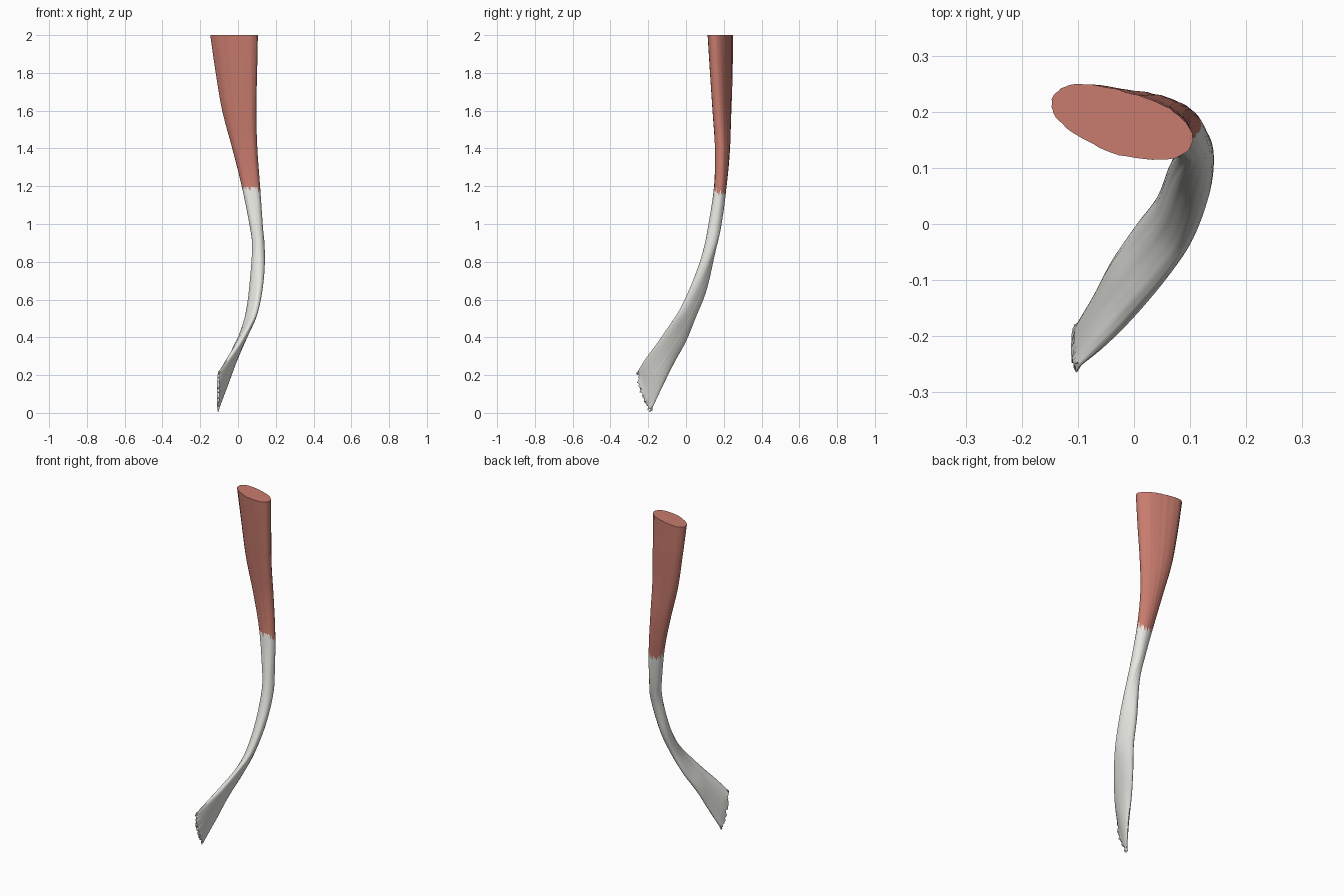
import bpy, bmesh, math, random
from mathutils import Vector

if "Cube" in bpy.data.objects:
    bpy.data.objects.remove(bpy.data.objects["Cube"])

random.seed(4)
SEG, STEPS = 64, 6

# Stations from top to bottom: outer edge, inner edge, half thickness
stations = [
    ((.104, .142, 2.0), (-.146, .222, 2.0), .056),
    ((.100, .152, 1.8), (-.117, .220, 1.8), .051),
    ((.096, .165, 1.6), (-.083, .213, 1.6), .045),
    ((.102, .180, 1.4), (-.030, .203, 1.4), .039),
    ((.117, .178, 1.2), (.020, .184, 1.2), .033),
    ((.131, .155, 1.0), (.060, .152, 1.0), .034),
    ((.138, .115, .88), (.078, .140, .86), .032),
    ((.127, .045, .71), (.068, .107, .66), .029),
    ((.100, -.030, .55), (.046, .052, .51), .024),
    ((.060, -.090, .46), (.008, .000, .38), .022),
    ((.000, -.160, .36), (-.030, -.060, .27), .024),
    ((-.055, -.215, .285), (-.060, -.120, .15), .020),
    ((-.104, -.258, .215), (-.106, -.188, .006), .008),
]


def spline(vals, i, t):
    """Catmull-Rom through the station values."""
    n = len(vals) - 1
    p1, p2 = vals[i], vals[i + 1]
    p0 = vals[i - 1] if i > 0 else p1 * 2 - p2
    p3 = vals[i + 2] if i + 2 <= n else p2 * 2 - p1
    return (p1 * 2 + (p2 - p0) * t + (p0 * 2 - p1 * 5 + p2 * 4 - p3) * t * t
            + (p1 * 3 - p0 - p2 * 3 + p3) * t ** 3) * .5


outer = [Vector(s[0]) for s in stations]
inner = [Vector(s[1]) for s in stations]
half = [s[2] for s in stations]
samples = []
for i in range(len(stations) - 1):
    for k in range(STEPS):
        samples.append([spline(v, i, k / STEPS) for v in (outer, inner, half)])
samples.append([outer[-1], inner[-1], half[-1]])

# Shallow fibre grooves that run along the whole length
groove = [1 + random.uniform(-.03, .015) for _ in range(SEG)]
rings, tangents = [], []
for i, (u, l, h) in enumerate(samples):
    a, b = samples[max(i - 1, 0)], samples[min(i + 1, len(samples) - 1)]
    tan = ((b[0] + b[1]) - (a[0] + a[1])).normalized()
    f = min(max((u.z - .8) / .8, 0), 1)
    tan = (tan + Vector((0, 0, -20 * f * f))).normalized()
    c, w = (u + l) / 2, (u - l) / 2
    n = tan.cross(w).normalized()
    ring = []
    for k in range(SEG):
        t = 2 * math.pi * k / SEG
        ct, st = math.cos(t), math.sin(t)
        wave = groove[k] + .04 * math.sin(3 * t + 5 * u.z) * abs(st)
        ring.append(c + w * ct * (.5 + .5 * groove[k])
                    + n * h * wave * math.copysign(abs(st) ** .9, st))
    rings.append(ring)
    tangents.append(tan)

# Frayed lower end
for k in range(SEG):
    s = math.sin(2 * math.pi * k / SEG)
    fray = .012 * s * s + random.uniform(-.012, .01)
    p = rings[-1][k] + Vector((0, -.8 * fray, -.5 * fray))
    p.z = max(p.z, 0)
    rings[-1][k] = p

# Jagged seam between muscle and tendon, lower at the back
split = min(range(len(rings)), key=lambda i: abs(samples[i][0].z - 1.17))
seam = []
for k in range(SEG):
    p = rings[split][k]
    drop = random.uniform(-.022, .022) - (p.y - .18) * .8
    j = split - 1 if drop > 0 else split + 1
    gap = abs(rings[j][k].z - p.z)
    seam.append(p.lerp(rings[j][k], min(abs(drop) / gap, .9)))
rings[split] = seam


def build(name, part, color, cap):
    bm = bmesh.new()
    grid = [[bm.verts.new(p) for p in ring] for ring in part]
    for r0, r1 in zip(grid, grid[1:]):
        for k in range(SEG):
            m = (k + 1) % SEG
            bm.faces.new((r0[k], r0[m], r1[m], r1[k]))
    if cap == 0:
        bm.faces.new(grid[0])
    else:
        # Close the thin end across its width
        e = grid[-1]
        for k in range(SEG // 2):
            q = [e[k], e[k + 1], e[(-k - 1) % SEG], e[(-k) % SEG]]
            bm.faces.new(list(dict.fromkeys(q)))
    bmesh.ops.recalc_face_normals(bm, faces=bm.faces)
    # An open tube can be turned inside out: check against the cap direction
    bm.normal_update()
    mid = sum((v.co for v in grid[1]), Vector()) / SEG
    face = grid[1][0].link_faces[0]
    if face.normal.dot(grid[1][0].co - mid) < 0:
        bmesh.ops.reverse_faces(bm, faces=bm.faces)
    mesh = bpy.data.meshes.new(name)
    bm.to_mesh(mesh)
    bm.free()
    ob = bpy.data.objects.new(name, mesh)
    bpy.context.collection.objects.link(ob)
    mat = bpy.data.materials.new(name + "_color")
    mat.diffuse_color = color
    mat.use_nodes = True
    mat.node_tree.nodes["Principled BSDF"].inputs["Base Color"].default_value = mat.diffuse_color
    mesh.materials.append(mat)
    bpy.ops.object.select_all(action='DESELECT')
    ob.select_set(True)
    bpy.context.view_layer.objects.active = ob
    bpy.ops.object.shade_smooth_by_angle(angle=math.radians(40))


# Red muscle belly and pale tendon
build("muscle_belly", rings[:split + 1], (.58, .2, .155, 1), 0)
build("tendon", rings[split:], (.8, .8, .76, 1), 1)
